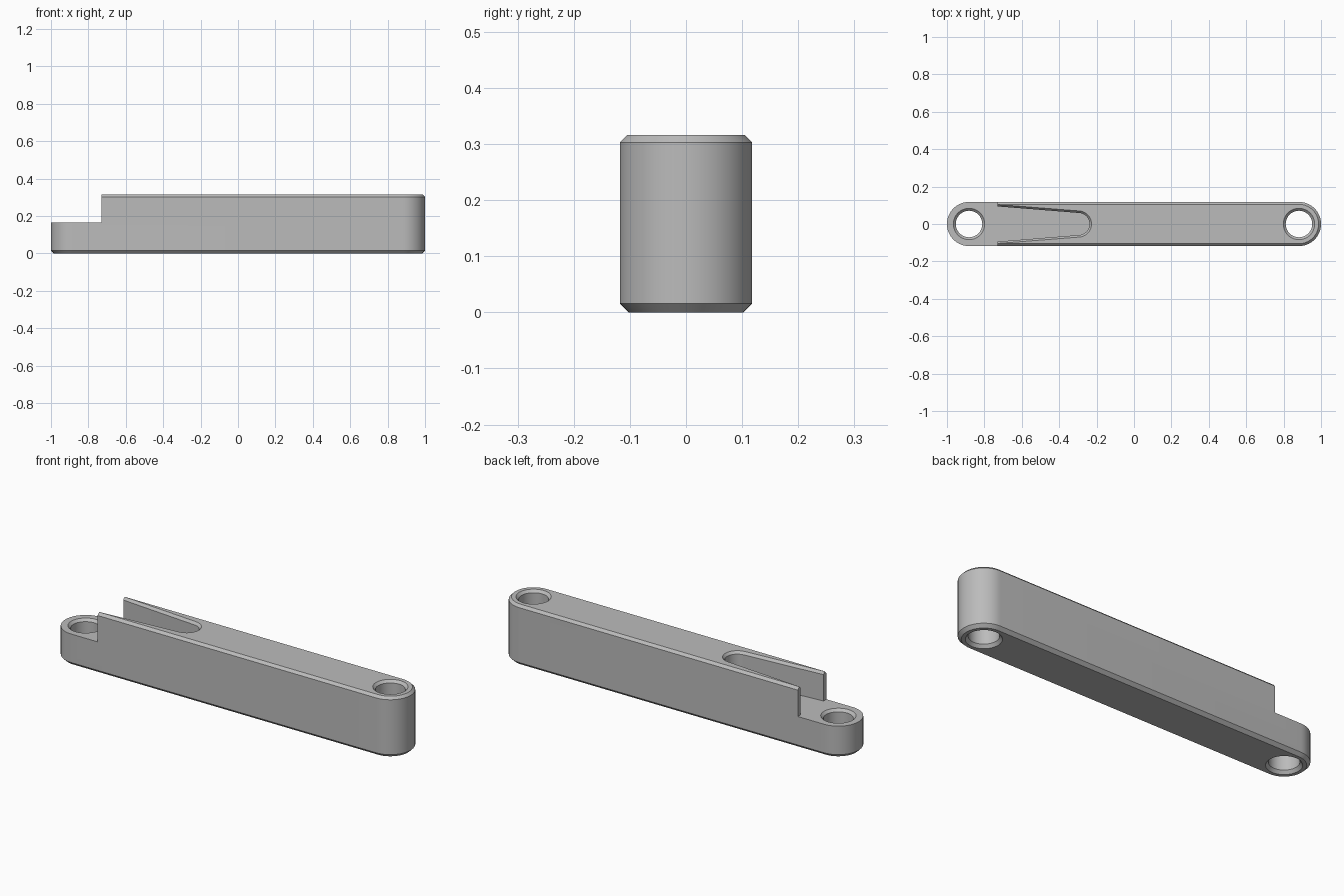
import bpy, bmesh
from math import sin, cos, pi, radians

LENGTH, HALF_W, HEIGHT, STEP_Z = 1.0, 0.118, 0.316, 0.165
TOP_CH, BOT_CH = 0.013, 0.016
PIN_X, STEP_X = LENGTH - HALF_W, -0.73
SEG = 32

if "Cube" in bpy.data.objects:
    bpy.data.objects.remove(bpy.data.objects["Cube"])

grey = bpy.data.materials.new("Plain grey")
grey.use_nodes = True
grey.diffuse_color = (0.5, 0.5, 0.5, 1)
grey.node_tree.nodes["Principled BSDF"].inputs["Base Color"].default_value = (0.5, 0.5, 0.5, 1)


def arc(cx, r, start, end, n=SEG):
    return [(cx + r * cos(start + (end - start) * i / n),
             r * sin(start + (end - start) * i / n)) for i in range(n + 1)]


def loft(name, layers):
    """Solid through stacked outlines, each given as (outline, z)."""
    bm = bmesh.new()
    rings = [[bm.verts.new((x, y, z)) for x, y in pts] for pts, z in layers]
    n = len(rings[0])
    for low, high in zip(rings, rings[1:]):
        for i in range(n):
            j = (i + 1) % n
            bm.faces.new((low[i], low[j], high[j], high[i]))
    bm.faces.new(rings[0][::-1])
    bm.faces.new(rings[-1])
    bmesh.ops.recalc_face_normals(bm, faces=bm.faces)
    mesh = bpy.data.meshes.new(name)
    bm.to_mesh(mesh)
    bm.free()
    mesh.materials.append(grey)
    obj = bpy.data.objects.new(name, mesh)
    bpy.context.collection.objects.link(obj)
    return obj


def stadium(r):
    return arc(PIN_X, r, -pi / 2, pi / 2) + arc(-PIN_X, r, pi / 2, 3 * pi / 2)


def circle(cx, r):
    return arc(cx, r, 0, 2 * pi)[:-1]


def slot(mouth, r):
    # Tapered mouth closed by a rounded inner end
    x0 = STEP_X - 0.06
    flare = mouth + (mouth - r) * 0.06 / 0.43
    return [(x0, -flare)] + arc(-0.297, r, -radians(85), radians(85)) + [(x0, flare)]


def cut(target, cutter):
    mod = target.modifiers.new("cut", 'BOOLEAN')
    mod.operation, mod.solver, mod.object = 'DIFFERENCE', 'EXACT', cutter
    bpy.context.view_layer.objects.active = target
    bpy.ops.object.modifier_apply(modifier=mod.name)
    bpy.data.objects.remove(cutter)


def pin_hole(cx, top):
    # Through hole with a chamfered rim at both ends
    r, rim = 0.071, 0.084
    return loft("hole_cutter", [
        (circle(cx, rim), -0.05), (circle(cx, rim), 0), (circle(cx, r), BOT_CH),
        (circle(cx, r), top - TOP_CH), (circle(cx, rim), top), (circle(cx, rim), top + 0.05)])


# Rounded bar with chamfered top and bottom edges
bar = loft("link_bar", [
    (stadium(HALF_W - BOT_CH), 0), (stadium(HALF_W), BOT_CH),
    (stadium(HALF_W), HEIGHT - TOP_CH), (stadium(HALF_W - TOP_CH), HEIGHT)])

# Lowered tongue at the right end
box = [(-1.1, -0.3), (STEP_X, -0.3), (STEP_X, 0.3), (-1.1, 0.3)]
cut(bar, loft("step_cutter", [(box, STEP_Z), (box, HEIGHT + 0.1)]))

# Tapered slot behind the tongue, chamfered along its upper edge
inner, outer = slot(0.094, 0.059), slot(0.104, 0.07)
cut(bar, loft("slot_cutter", [
    (inner, STEP_Z), (inner, HEIGHT - TOP_CH), (outer, HEIGHT), (outer, HEIGHT + 0.05)]))

# Pin holes
cut(bar, pin_hole(-PIN_X, STEP_Z))
cut(bar, pin_hole(PIN_X, HEIGHT))

bpy.ops.object.select_all(action='DESELECT')
bar.select_set(True)
bpy.context.view_layer.objects.active = bar
bpy.ops.object.shade_smooth_by_angle(angle=radians(30))
